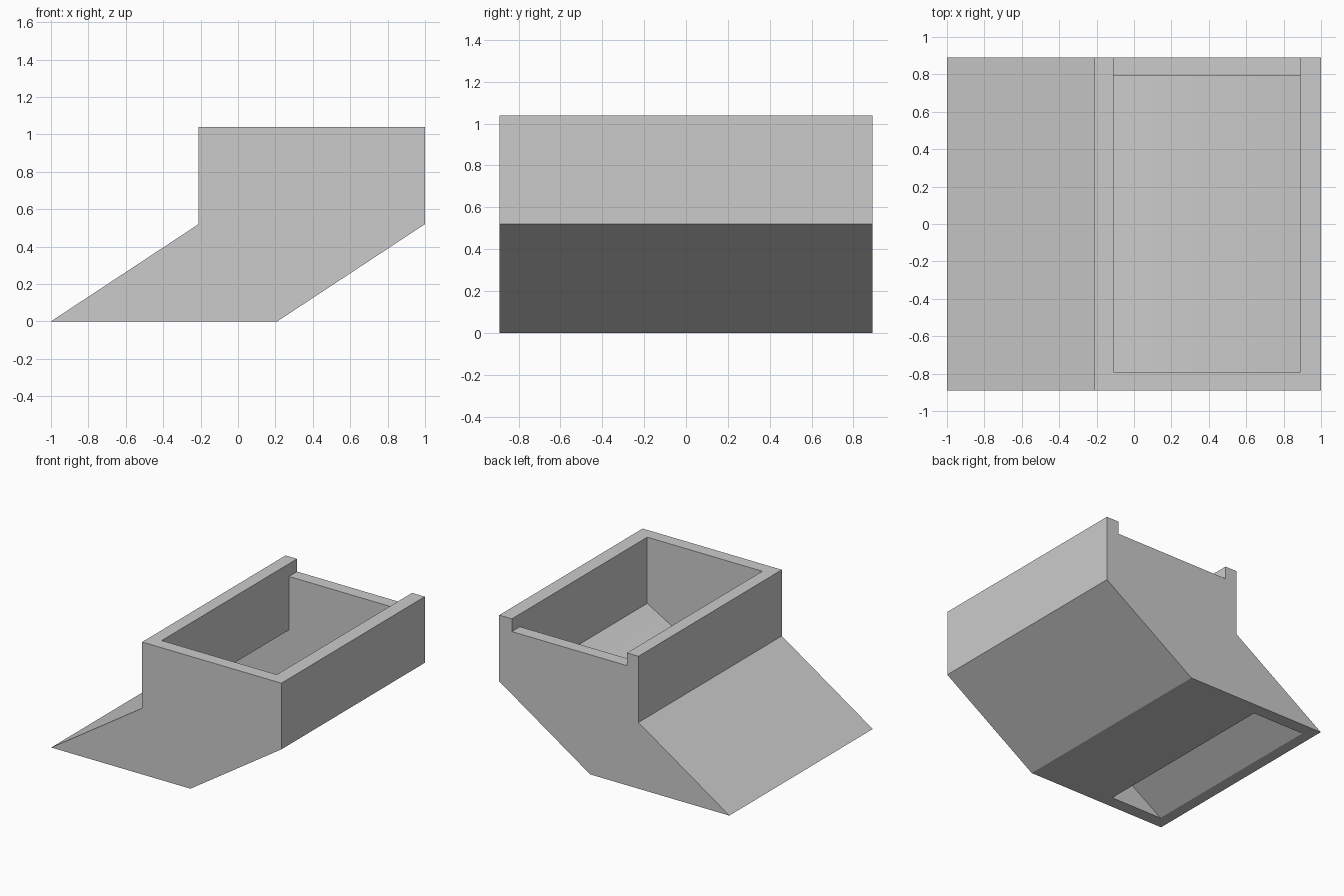
import bpy
import bmesh

default_cube = bpy.data.objects.get("Cube")
if default_cube:
    bpy.data.objects.remove(default_cube, do_unlink=True)

HALF_DEPTH = 0.89
WALL = 0.1
INNER = HALF_DEPTH - WALL

grey = bpy.data.materials.new("light_grey")
grey.use_nodes = True
grey.diffuse_color = (0.6, 0.6, 0.6, 1)
grey.node_tree.nodes["Principled BSDF"].inputs["Base Color"].default_value = (0.6, 0.6, 0.6, 1)


def prism(name, profile, y_min, y_max):
    """Extrude an x-z profile along y."""
    bm = bmesh.new()
    face = bm.faces.new([bm.verts.new((x, y_min, z)) for x, z in profile])
    extruded = bmesh.ops.extrude_face_region(bm, geom=[face])["geom"]
    verts = [v for v in extruded if isinstance(v, bmesh.types.BMVert)]
    bmesh.ops.translate(bm, verts=verts, vec=(0, y_max - y_min, 0))
    bmesh.ops.recalc_face_normals(bm, faces=bm.faces)
    mesh = bpy.data.meshes.new(name)
    bm.to_mesh(mesh)
    bm.free()
    mesh.materials.append(grey)
    obj = bpy.data.objects.new(name, mesh)
    bpy.context.collection.objects.link(obj)
    return obj


def cut(target, cutter):
    """Subtract the cutter, then discard it."""
    bpy.ops.object.select_all(action="DESELECT")
    bpy.context.view_layer.objects.active = target
    target.select_set(True)
    mod = target.modifiers.new("cut", "BOOLEAN")
    mod.operation = "DIFFERENCE"
    mod.solver = "EXACT"
    mod.object = cutter
    bpy.ops.object.modifier_apply(modifier=mod.name)
    bpy.data.objects.remove(cutter, do_unlink=True)


# Outer body with a slanted chute below a square bin
body = prism("hopper_body", [(-1, 0), (0.21, 0), (1, 0.52), (1, 1.04),
                             (-0.21, 1.04), (-0.21, 0.52)], -HALF_DEPTH, HALF_DEPTH)

# Cavity from the open top, over a bent floor, to the slot underneath
cavity = prism("cavity_cutter", [(-0.91, -0.1), (-0.46, -0.1), (-0.46, 0), (0.2, 0.13),
                                 (0.89, 0.52), (0.89, 1.2), (-0.11, 1.2),
                                 (-0.11, 0.52), (-0.91, 0)], -INNER, INNER)
cut(body, cavity)

# Lowered rim along the back wall
notch = prism("notch_cutter", [(-0.11, 0.94), (0.89, 0.94), (0.89, 1.2), (-0.11, 1.2)],
              INNER - 0.1, HALF_DEPTH + 0.1)
cut(body, notch)

bpy.ops.object.shade_smooth_by_angle(angle=0.5)
